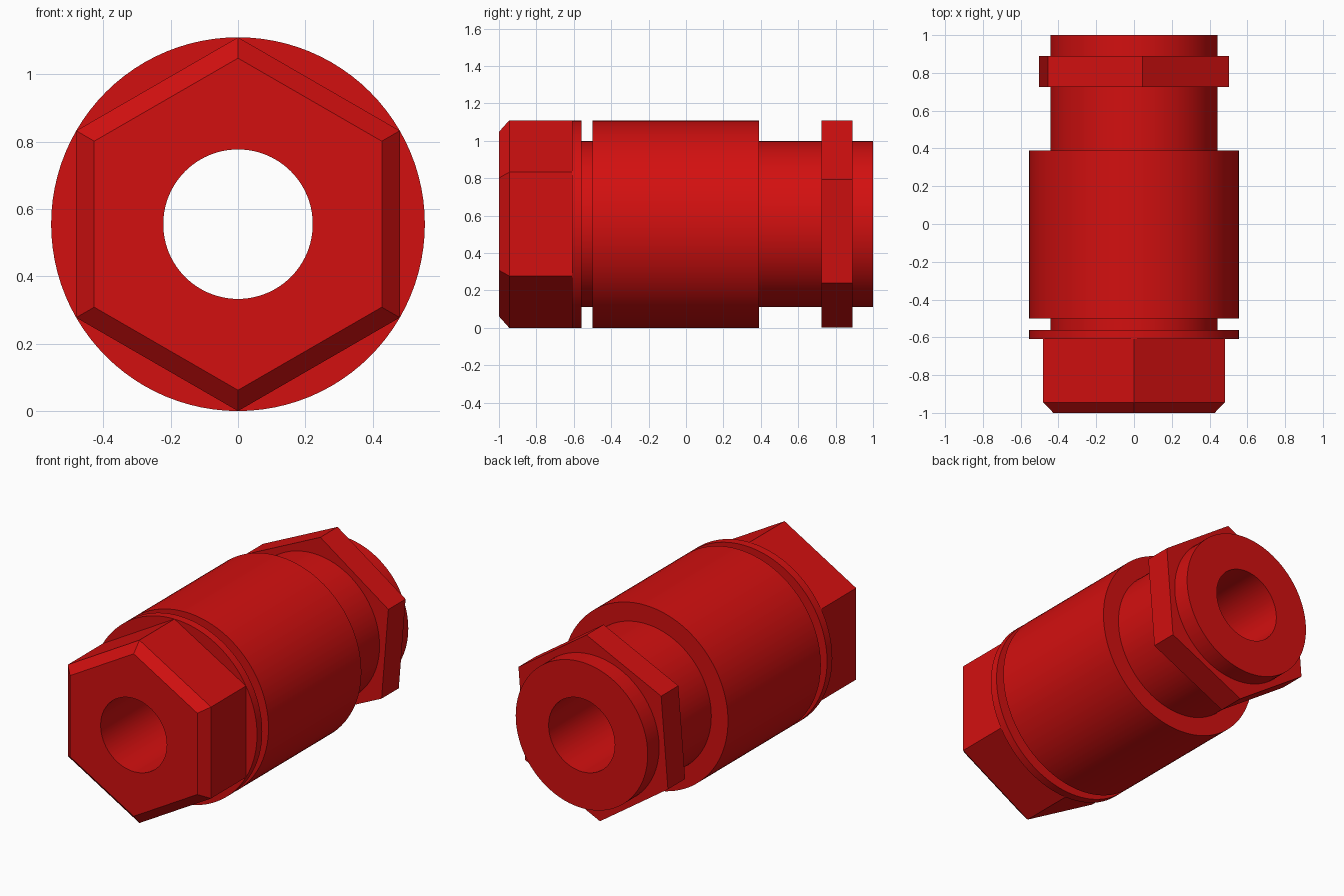
import bpy
import bmesh
import math

cube = bpy.data.objects.get("Cube")
if cube:
    bpy.data.objects.remove(cube, do_unlink=True)

AXIS_Z = 0.555   # height of the long axis
ROUND = 96       # sides of a round ring
HEX = 6
BORE = 0.222     # radius of the through hole
NECK = 0.443
OUTER = 0.555

red = bpy.data.materials.new("red")
red.use_nodes = True
colour = (0.65, 0.005, 0.005, 1)
red.diffuse_color = colour
red.node_tree.nodes["Principled BSDF"].inputs["Base Color"].default_value = colour


def lathe(name, rings, turn=90.0):
    """Join rings (y, radius, sides) around the long axis, front to back."""
    bm = bmesh.new()
    loops = []
    for y, radius, sides in rings:
        angles = [math.radians(turn) + math.tau * i / sides for i in range(sides)]
        loops.append([bm.verts.new((radius * math.cos(a), y, AXIS_Z + radius * math.sin(a)))
                      for a in angles])
    for a, b in zip(loops, loops[1:]):
        sectors = min(len(a), len(b))
        pa, pb = len(a) // sectors, len(b) // sectors
        for k in range(sectors):
            side_a = [a[(k * pa + i) % len(a)] for i in range(pa + 1)]
            side_b = [b[(k * pb + i) % len(b)] for i in range(pb + 1)]
            bm.faces.new(side_b + side_a[::-1])
    mesh = bpy.data.meshes.new(name)
    bm.to_mesh(mesh)
    bm.free()
    mesh.materials.append(red)
    obj = bpy.data.objects.new(name, mesh)
    bpy.context.collection.objects.link(obj)
    bpy.ops.object.select_all(action='DESELECT')
    obj.select_set(True)
    bpy.context.view_layer.objects.active = obj
    bpy.ops.object.shade_smooth_by_angle(angle=math.radians(30))
    return obj


# Round barrel: flange, groove, body, rear neck, then back through the bore
profile = [(-0.61, NECK), (-0.61, OUTER), (-0.56, OUTER), (-0.56, NECK),
           (-0.50, NECK), (-0.50, OUTER), (0.39, OUTER), (0.39, NECK),
           (1.0, NECK), (1.0, BORE), (-1.0, BORE)]
lathe("barrel", [(y, r, ROUND) for y, r in profile])

# Chamfered hexagonal head at the front
lathe("front_hex_head", [(-1.0, BORE, ROUND), (-1.0, 0.493, HEX),
                         (-0.945, OUTER, HEX), (-0.61, OUTER, HEX)])

# Slightly turned hexagonal nut around the rear neck
lathe("rear_hex_nut", [(0.725, 0.44, ROUND), (0.725, OUTER, HEX),
                       (0.89, OUTER, HEX), (0.89, 0.44, ROUND)], turn=85.3)
